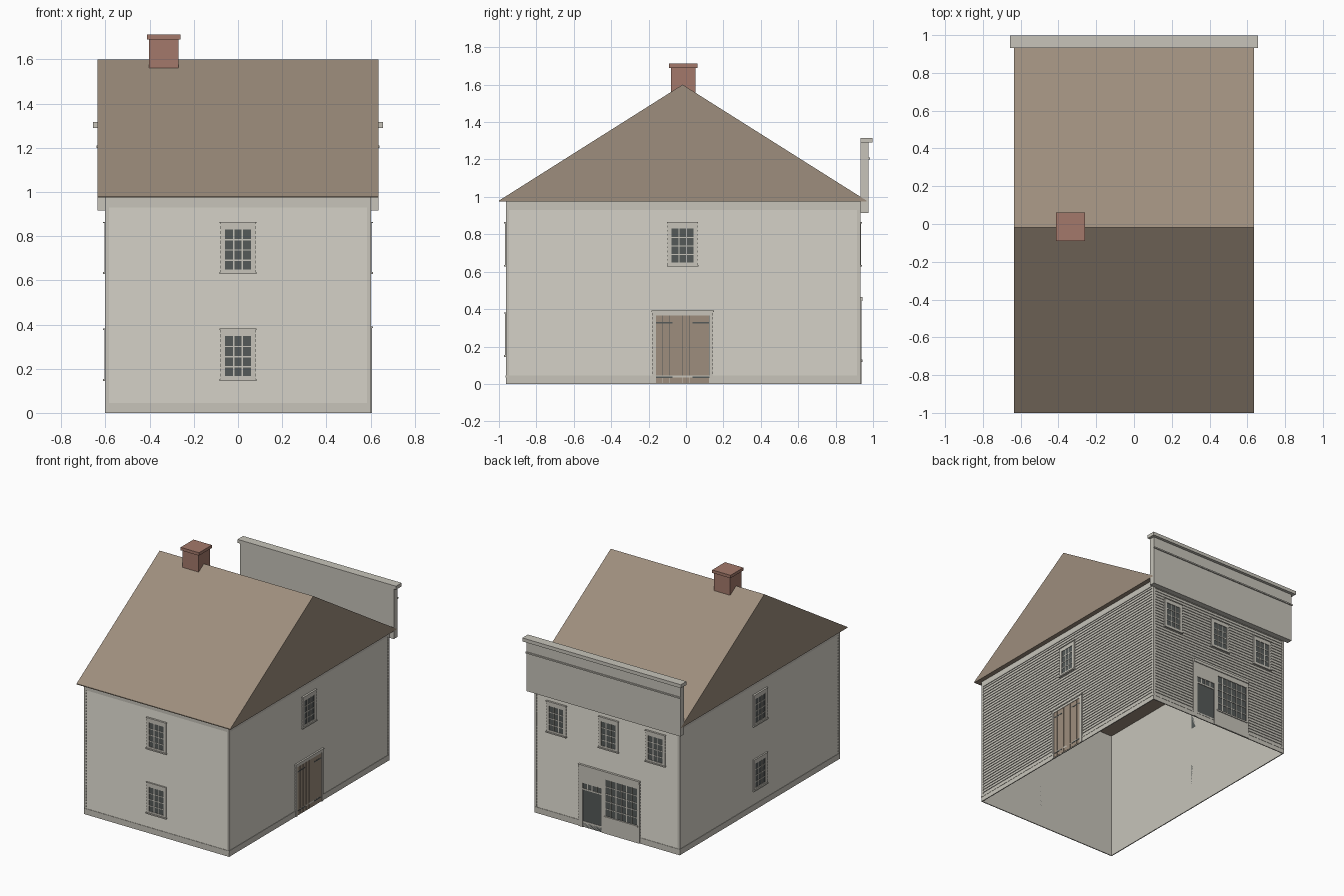
import bpy, bmesh
from mathutils import Vector

cube = bpy.data.objects.get("Cube")
if cube:
    bpy.data.objects.remove(cube, do_unlink=True)


def material(name, r, g, b):
    m = bpy.data.materials.new(name)
    m.use_nodes = True
    m.diffuse_color = (r, g, b, 1)
    m.node_tree.nodes["Principled BSDF"].inputs["Base Color"].default_value = (r, g, b, 1)
    return m


PALE, BROWN, BRICK, DARK = range(4)
MATS = [material("pale_grey_paint", .57, .55, .49), material("brown_wood", .34, .27, .205),
        material("red_brick", .37, .19, .145), material("dark_glass", .09, .1, .098)]

# Half width and the two end planes of the walls
W, FRONT, BACK = .594, -.956, .925
MID = -.018                      # middle of the side walls
BASE, TOP = .045, .935           # siding limits


def finish(name, bm):
    mesh = bpy.data.meshes.new(name)
    bm.to_mesh(mesh)
    bm.free()
    for m in MATS:
        mesh.materials.append(m)
    ob = bpy.data.objects.new(name, mesh)
    bpy.context.collection.objects.link(ob)
    return ob


def add_box(bm, a, b, mat):
    lo = Vector(map(min, a, b))
    hi = Vector(map(max, a, b))
    made = bmesh.ops.create_cube(bm, size=1)["verts"]
    for v in made:
        v.co = (lo + hi) / 2 + v.co * (hi - lo)
    for f in {f for v in made for f in v.link_faces}:
        f.material_index = mat


def boxes(name, items):
    bm = bmesh.new()
    for a, b, mat in items:
        add_box(bm, a, b, mat)
    return finish(name, bm)


def on_wall(side, u, z, d):
    """Point on a wall: u along it, z up, d outward."""
    return {"front": (u, FRONT - d, z), "back": (u, BACK + d, z),
            "right": (-W - d, u, z), "left": (W + d, u, z)}[side]


def wall_boxes(name, side, items):
    """Items are (u0, u1, z0, z1, depth, material)."""
    return boxes(name, [(on_wall(side, u0, z0, 0), on_wall(side, u1, z1, d), m)
                        for u0, u1, z0, z1, d, m in items])


def grid_bars(u0, u1, z0, z1, cols, rows, t, d):
    bars = []
    for i in range(1, cols):
        u = u0 + (u1 - u0) * i / cols
        bars.append((u - t, u + t, z0, z1, d, PALE))
    for j in range(1, rows):
        z = z0 + (z1 - z0) * j / rows
        bars.append((u0, u1, z - t, z + t, d, PALE))
    return bars


def window(name, side, c, z):
    """Sash window with twelve panes; z is the sill bottom."""
    g, f, top = .059, .08, z + .235
    items = [(c - g, c + g, z + .015, z + .2, .0075, DARK),
             (c - f, c - g, z, top, .011, PALE), (c + g, c + f, z, top, .011, PALE),
             (c - g, c + g, z + .2, top, .011, PALE),
             (c - g, c + g, z, z + .02, .011, PALE),
             (c - f - .004, c + f + .004, z - .002, z + .007, .017, PALE),
             (c - f - .003, c + f + .003, top - .006, top, .016, PALE)]
    items += grid_bars(c - g, c + g, z + .015, z + .2, 3, 4, .003, .0095)
    wall_boxes(name, side, items)


# Wall shell, open underneath
bm = bmesh.new()
add_box(bm, (-W, FRONT, 0), (W, BACK, .974), PALE)
bmesh.ops.delete(bm, geom=[f for f in bm.faces if f.normal.z < -.5], context="FACES")
finish("wall_shell", bm)

# Overlapping siding boards, corner boards, frieze and base on each wall
BOARDS = 40
for side in ("front", "back", "right", "left"):
    u0, u1 = (-W, W) if side in ("front", "back") else (FRONT, BACK)
    bm = bmesh.new()
    step = (TOP - BASE) / BOARDS
    for i in range(BOARDS):
        z = BASE + i * step
        rows = [[bm.verts.new(on_wall(side, u, h, d)) for u in (u0, u1)]
                for h, d in ((z, .001), (z, .006), (z + step, .001))]
        for low, high in zip(rows, rows[1:]):
            bm.faces.new((low[0], low[1], high[1], high[0]))
    for f in bm.faces:
        f.normal_update()
        outward = Vector(on_wall(side, 0, 0, 1)) - Vector(on_wall(side, 0, 0, 0))
        if f.normal.dot(outward + Vector((0, 0, -.001 if abs(f.normal.z) > .9 else 0))) < 0:
            f.normal_flip()
    finish(side + "_siding", bm)
    e = .006
    wall_boxes(side + "_trim", side, [
        (u0 - e, u0 + .01, 0, .974, .007, PALE), (u1 - .01, u1 + e, 0, .974, .007, PALE),
        (u0 - e, u1 + e, TOP - .005, .974, .007, PALE),
        (u0 - e, u1 + e, 0, .034, .007, PALE),
        (u0 - e, u1 + e, .034, BASE, .009, PALE)])

# Gabled roof as one solid prism
bm = bmesh.new()
ends = []
for x in (-.636, .636):
    ends.append([bm.verts.new((x, y, z)) for y, z in
                 ((-1, .974), (.965, .974), (.965, .98), (MID, 1.6), (-1, .98))])
bm.faces.new(ends[0])
bm.faces.new(ends[1])
for i in range(5):
    j = (i + 1) % 5
    bm.faces.new((ends[0][i], ends[0][j], ends[1][j], ends[1][i]))
for f in bm.faces:
    f.material_index = BROWN
bmesh.ops.recalc_face_normals(bm, faces=bm.faces)
finish("roof", bm)

# Chimney with a projecting cap
boxes("chimney", [((-.402, -.08, 1.5), (-.27, .052, 1.69), BRICK),
                  ((-.412, -.09, 1.69), (-.26, .062, 1.712), BRICK)])

# Raised false front with moulding and cap
boxes("false_front", [((-.636, BACK + .008, .915), (.636, .976, 1.29), PALE),
                      ((-.64, .976, 1.2), (.64, .984, 1.21), PALE),
                      ((-.656, .932, 1.29), (.656, .998, 1.316), PALE)])

# Windows
LOW, HIGH = .147, .63
window("front_lower_window", "front", 0, LOW)
window("front_upper_window", "front", 0, HIGH)
window("left_upper_window", "left", MID, HIGH)
window("right_lower_window", "right", MID, LOW)
window("right_upper_window", "right", MID, HIGH)
for n, x in enumerate((.42, -.012, -.4)):
    window("back_upper_window_%d" % (n + 1), "back", x, HIGH)

# Plank double door on the left wall
door = [(MID - .145, MID + .145, 0, .366, .007, DARK)]
for s in (-1, 1):
    edge = MID + s * .143
    door.append((edge, MID + s * .163, 0, .39, .012, PALE))
    for k in range(4):
        a = MID + s * (.001 + k * .0355)
        door.append((a, a + s * .034, .004, .366, .009, BROWN))
    for z in (.036, .328):
        door.append((edge, edge - s * .09, z - .004, z + .004, .0105, DARK))
door += [(MID - .143, MID + .143, .366, .39, .012, PALE),
         (MID - .167, MID + .167, .384, .392, .016, PALE)]
wall_boxes("double_door", "left", door)

# Shop front: surround, door with transom, many-paned display window
L, R, H = .235, -.272, .455
D0, D1 = .2, .045                # door opening
G0, G1, GZ0, GZ1 = .012, -.25, .13, .405
shop = [(L, R, H - .012, H + .01, .018, PALE),
        (L, D0, 0, H, .012, PALE), (D0, D1, .33, H, .012, PALE),
        (D1, G0, 0, H, .012, PALE), (G1, R, 0, H, .012, PALE),
        (G0, G1, GZ1, H, .012, PALE), (G0, G1, 0, GZ0, .012, PALE),
        (D0, D1, 0, .33, .007, DARK), (D0, D1, .28, .29, .011, PALE),
        (G0, G1, GZ0, GZ1, .007, DARK),
        (G0 + .008, G1 - .008, GZ0 - .012, GZ0, .018, PALE)]
shop += grid_bars(D1, D0, .29, .33, 4, 1, .003, .01)
shop += grid_bars(G1, G0, GZ0, GZ1, 6, 5, .003, .01)
wall_boxes("shop_front", "back", shop)
